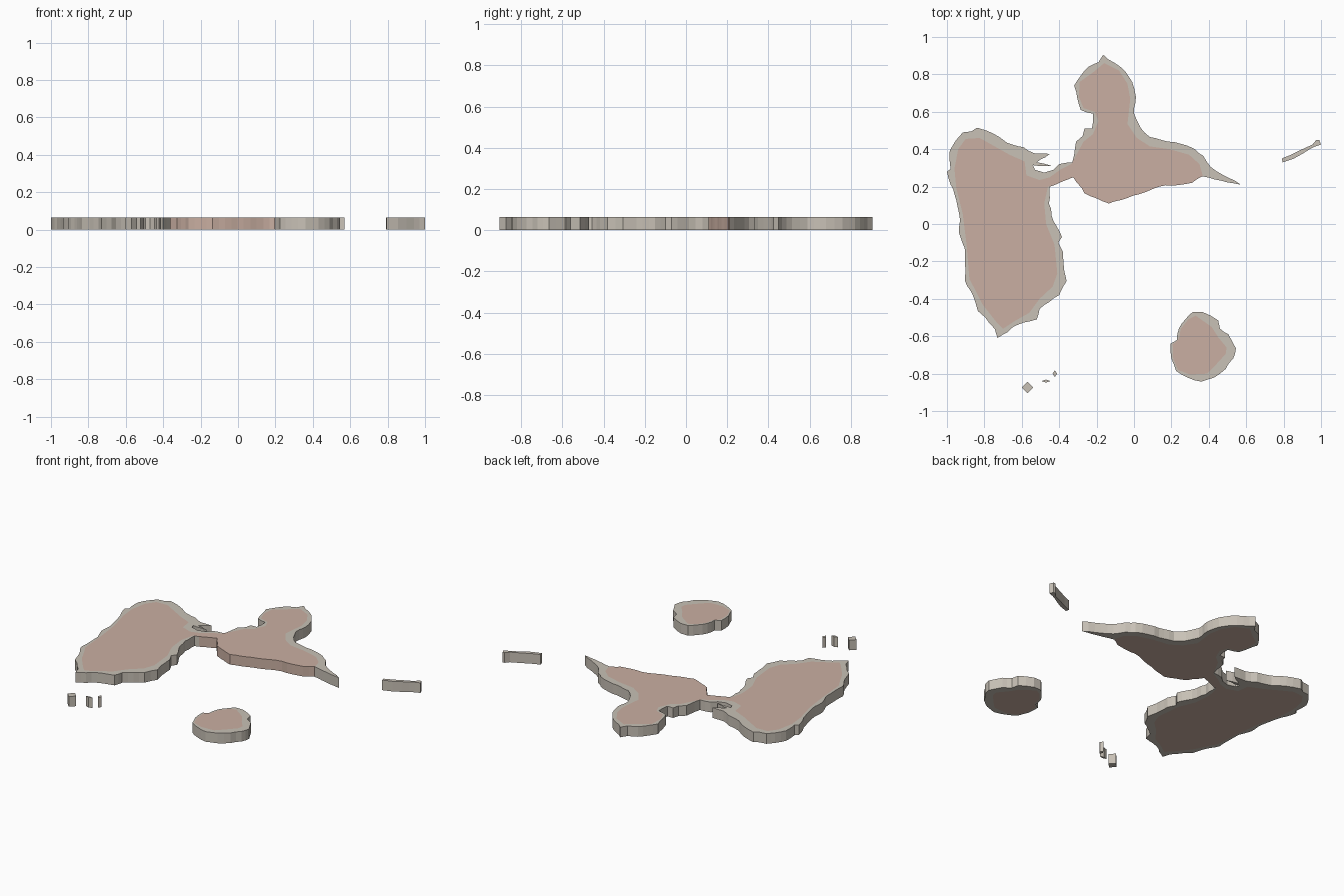
import bpy, bmesh, random
from mathutils import Vector
from mathutils.geometry import delaunay_2d_cdt

if "Cube" in bpy.data.objects:
    bpy.data.objects.remove(bpy.data.objects["Cube"])

random.seed(4)
HEIGHT = 0.065


def material(name, rgb):
    m = bpy.data.materials.new(name)
    m.diffuse_color = (*rgb, 1)
    m.use_nodes = True
    m.node_tree.nodes["Principled BSDF"].inputs["Base Color"].default_value = m.diffuse_color
    return m


SHORE = material("shore_grey", (0.578, 0.533, 0.468))
LAND = material("land_pink", (0.59, 0.43, 0.36))


def rough(outline, amount=0.004):
    """Break the longer coast edges into small ragged steps."""
    out = []
    for a, b in zip(outline, outline[1:] + outline[:1]):
        d = b - a
        side = Vector((-d.y, d.x)).normalized()
        n = max(1, round(d.length / 0.035))
        out.append(a)
        out += [a + d * i / n + side * random.uniform(-amount, amount) for i in range(1, n)]
    return out


def island(name, coast, inland=(), ragged=True):
    """Slab with a coast outline; the inland outline divides it into two colours."""
    loops = [[Vector(p) / 100 for p in o] for o in (coast, inland) if o]
    if ragged:
        loops[0] = rough(loops[0])
    verts, faces = [], []
    for loop in loops:
        faces.append(list(range(len(verts), len(verts) + len(loop))))
        verts += loop
    co, _, tris, _, _, origin = delaunay_2d_cdt(verts, [], faces, 1, 1e-5)
    bm = bmesh.new()
    low = [bm.verts.new((v.x, v.y, 0)) for v in co]
    high = [bm.verts.new((v.x, v.y, HEIGHT)) for v in co]
    sides = {}
    for tri, src in zip(tris, origin):
        if 0 not in src:
            continue
        colour = int(1 in src)
        bm.faces.new([high[i] for i in tri]).material_index = colour
        bm.faces.new([low[i] for i in reversed(tri)]).material_index = colour
        for a, b in zip(tri, list(tri[1:]) + [tri[0]]):
            sides[(a, b)] = colour
    # walls take the colour of the land next to them
    for (a, b), colour in sides.items():
        if (b, a) not in sides:
            bm.faces.new((low[a], low[b], high[b], high[a])).material_index = colour
    bmesh.ops.delete(bm, geom=[v for v in bm.verts if not v.link_faces], context='VERTS')
    me = bpy.data.meshes.new(name)
    bm.to_mesh(me)
    bm.free()
    me.materials.append(SHORE)
    me.materials.append(LAND)
    ob = bpy.data.objects.new(name, me)
    bpy.context.collection.objects.link(ob)


# Outlines are in hundredths of a unit, counter-clockwise.
# main island: western land, narrow bridge, northern land
main_coast = [
    (-32, 37), (-33, 33), (-40, 32), (-43, 29), (-48, 27.5), (-53, 29), (-54, 31.5), (-44, 31),
    (-52, 33), (-50, 34.5), (-45, 37.5), (-53, 37.7), (-59, 41), (-68, 43.5), (-72, 46.5),
    (-79, 50), (-84, 51.5), (-87, 49.5), (-91.5, 49), (-95, 45), (-98.5, 39), (-98, 29.5),
    (-100, 28), (-98, 21), (-96, 16), (-93, 2), (-93.5, -5), (-90.5, -13), (-90.5, -30),
    (-86, -38.5), (-83.5, -46.5), (-79.5, -50), (-74.5, -56), (-73, -61), (-62.5, -54),
    (-52, -51), (-50.5, -45.5), (-40, -38), (-36, -30.5), (-37.5, -24), (-38, -15),
    (-40.5, -10), (-38.5, -7), (-43, 1.5), (-45.5, 11), (-45, 20), (-32.5, 25),
    (-26.5, 16.5), (-13.5, 11), (3, 16), (13.5, 20), (31, 22), (36.5, 25.5), (57, 21),
    (41, 30.5), (37, 36.5), (32.5, 40), (24.5, 43), (8.5, 46.5), (3.5, 51.5), (0, 59),
    (1, 68), (-1, 76), (-5, 82), (-16.5, 90.5), (-19, 86.5), (-24.5, 84), (-32, 74),
    (-28.5, 61), (-22, 59), (-22.5, 51), (-26.5, 51), (-27.5, 47), (-31, 44)]
# this border runs past the southern coast, so the pink reaches the wall there
main_land = [
    (-39.5, 29), (-45, 25), (-50.5, 23.5), (-57.5, 26), (-58.5, 33.5), (-66.5, 37),
    (-74.5, 41.5), (-82.5, 46), (-90, 45.5), (-94, 40), (-96, 29.5), (-95, 19), (-91.5, 5),
    (-89.5, -11), (-88, -29.5), (-85, -35), (-81, -43), (-73.5, -52.5), (-70, -56),
    (-64, -52), (-56, -47.5), (-50.5, -40), (-43.5, -33.5), (-41, -26.5), (-42.5, -11),
    (-47, 0), (-48, 11), (-46, 20), (-42, 21), (-33, 22), (-29, 17), (-20, 10), (-13, 7),
    (0, 12), (20, 17), (30, 20), (37, 25), (35, 32), (29.5, 37), (19, 40), (8.5, 41.5),
    (1.5, 46), (-3.5, 53.5), (-2, 67), (-3.5, 75), (-8, 82), (-16, 86), (-22, 81), (-29, 76),
    (-29.5, 68), (-27, 62), (-21, 60), (-19, 55), (-22, 48), (-27, 44), (-30.5, 37.5),
    (-33.5, 32)]
island("main_island", main_coast, main_land)

# round southern island
south_coast = [
    (41, -49), (36.5, -47), (31.5, -47), (27.5, -51), (24, -56), (23, -62), (19.5, -64),
    (20, -72), (22.5, -78.5), (28.5, -82), (36, -84.3), (43, -82), (49, -77.5), (53, -72),
    (54.5, -66.5), (50.5, -59), (46, -56), (45, -51.5)]
south_land = [
    (33, -49), (29, -51), (25, -56), (24, -61.5), (20.7, -64.5), (21, -72), (23.5, -78),
    (30, -80.5), (39, -80), (44, -75), (49, -69.5), (49.5, -66), (45, -60.5), (41.5, -55)]
island("south_island", south_coast, south_land)

# thin eastern islet
islet_coast = [
    (97.5, 45), (95.5, 42.5), (90, 40), (84, 37), (79, 35), (79.5, 33), (85.5, 35),
    (90, 37.5), (94, 40), (97, 41.5), (100, 42.5), (99, 45)]
island("east_islet", islet_coast, ragged=False)

# three diamond rocks in the south-west
rocks = [(-57, -87.4, 3.1, 3.1), (-47, -84, 2.4, 0.8), (-42.3, -80, 1.2, 1.8)]
for i, (x, y, rx, ry) in enumerate(rocks):
    diamond = [(x + rx, y), (x, y + ry), (x - rx, y), (x, y - ry)]
    island(f"rock_{i + 1}", diamond, ragged=False)
